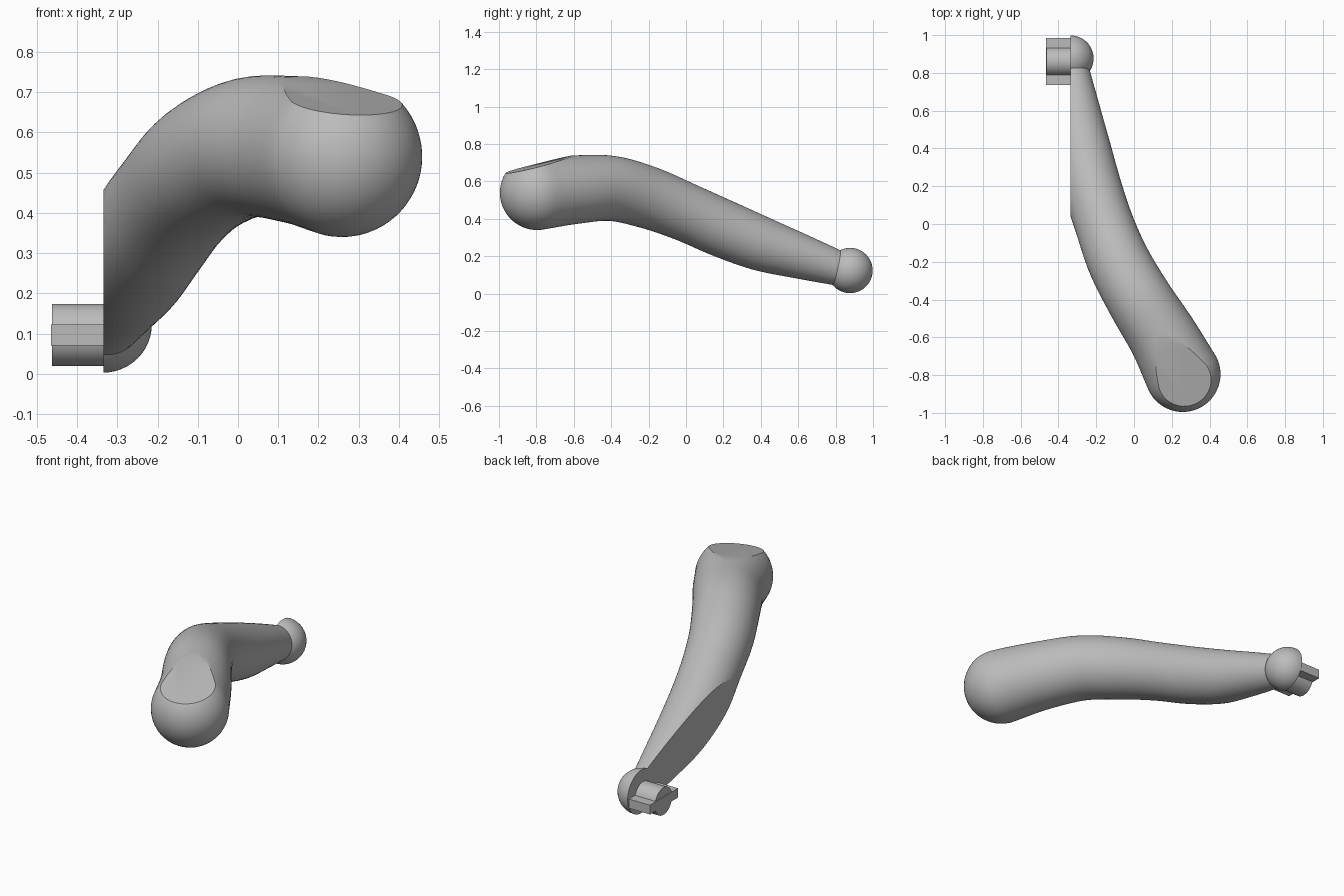
import bpy, bmesh, math
from mathutils import Vector

if "Cube" in bpy.data.objects:
    bpy.data.objects.remove(bpy.data.objects["Cube"])

grey = bpy.data.materials.new("light grey")
grey.diffuse_color = (0.5, 0.5, 0.5, 1)
grey.use_nodes = True
grey.node_tree.nodes["Principled BSDF"].inputs["Base Color"].default_value = grey.diffuse_color
CUT_X = -0.335
SIDES = 64


def make_object(name, bm):
    bmesh.ops.recalc_face_normals(bm, faces=bm.faces[:])
    me = bpy.data.meshes.new(name)
    bm.to_mesh(me)
    bm.free()
    ob = bpy.data.objects.new(name, me)
    bpy.context.collection.objects.link(ob)
    me.materials.append(grey)
    return ob


def activate(ob):
    bpy.ops.object.select_all(action='DESELECT')
    ob.select_set(True)
    bpy.context.view_layer.objects.active = ob


def union(ob, other):
    m = ob.modifiers.new("union", 'BOOLEAN')
    m.operation = 'UNION'
    m.solver = 'EXACT'
    m.object = other
    activate(ob)
    bpy.ops.object.modifier_apply(modifier=m.name)
    bpy.data.objects.remove(other)


def slice_off(bm, co, no):
    # remove everything on the normal side and close the hole
    r = bmesh.ops.bisect_plane(bm, geom=bm.verts[:] + bm.edges[:] + bm.faces[:],
                               dist=1e-5, plane_co=co, plane_no=no, clear_outer=True)
    edges = [e for e in r['geom_cut'] if isinstance(e, bmesh.types.BMEdge)]
    bmesh.ops.holes_fill(bm, edges=edges, sides=0)


def spline(pts, steps):
    # Catmull-Rom through (x, y, z, radius) points
    p = [Vector(q) for q in pts]
    p = [2 * p[0] - p[1]] + p + [2 * p[-1] - p[-2]]
    out = []
    for i in range(1, len(p) - 2):
        a, b, c, d = p[i - 1:i + 3]
        for k in range(steps):
            t = k / steps
            out.append(0.5 * (2 * b + (c - a) * t + (2 * a - 5 * b + 4 * c - d) * t * t
                              + (3 * b - a - 3 * c + d) * t ** 3))
    return out + [p[-2]]


# Arm: bent tapered tube with a rounded free end
path = spline([(-0.333, 0.86, 0.122, 0.085), (-0.328, 0.8, 0.14, 0.095),
               (-0.30, 0.6, 0.203, 0.122), (-0.268, 0.4, 0.267, 0.145),
               (-0.222, 0.2, 0.347, 0.154), (-0.158, 0.0, 0.435, 0.156),
               (-0.08, -0.2, 0.513, 0.166), (0.03, -0.4, 0.563, 0.174),
               (0.155, -0.6, 0.556, 0.184), (0.258, -0.795, 0.54, 0.2)], 6)
rings = []
for i, q in enumerate(path):
    t = (path[min(i + 1, len(path) - 1)] - path[max(i - 1, 0)]).xyz.normalized()
    rings.append((q.xyz, t, q.w))
centre, tan, R = rings[-1]
for k in range(1, 16):
    a = k / 16 * math.pi / 2
    rings.append((centre + tan * R * math.sin(a), tan, R * math.cos(a)))

bm = bmesh.new()
loops = []
for c, t, r in rings:
    side = t.cross(Vector((0, 0, 1))).normalized()
    up = side.cross(t)
    loops.append([bm.verts.new(c + r * (side * math.cos(j * math.tau / SIDES)
                                        + up * math.sin(j * math.tau / SIDES)))
                  for j in range(SIDES)])
for a, b in zip(loops, loops[1:]):
    for j in range(SIDES):
        n = (j + 1) % SIDES
        bm.faces.new((a[j], a[n], b[n], b[j]))
bm.faces.new(loops[0])
tip = bm.verts.new(centre + tan * R)
for j in range(SIDES):
    bm.faces.new((loops[-1][j], loops[-1][(j + 1) % SIDES], tip))
arm = make_object("arm", bm)

# Shoulder ball, merged into the arm
bm = bmesh.new()
bmesh.ops.create_uvsphere(bm, u_segments=48, v_segments=24, radius=0.121)
bmesh.ops.translate(bm, verts=bm.verts[:], vec=(CUT_X, 0.877, 0.124))
union(arm, make_object("shoulder_ball", bm))

# Flat inner side, and sloping flat on top of the free end
bm = bmesh.new()
bm.from_mesh(arm.data)
slice_off(bm, (CUT_X, 0, 0), (-1, 0, 0))
slice_off(bm, (0.27, -0.95, 0.648), (0.07, -0.24, 1))
bmesh.ops.recalc_face_normals(bm, faces=bm.faces[:])
bm.to_mesh(arm.data)
bm.free()


# Peg: round pin with a flat key bar through it
def peg_part(name, outline, x_end):
    bm = bmesh.new()
    f = bm.faces.new([bm.verts.new((CUT_X + 0.01, 0.86 + y, 0.097 + z)) for y, z in outline])
    r = bmesh.ops.extrude_face_region(bm, geom=[f], use_keep_orig=True)
    for v in r['geom']:
        if isinstance(v, bmesh.types.BMVert):
            v.co.x = x_end
    return make_object(name, bm)


pin = peg_part("peg", [(0.076 * math.cos(i * math.tau / 32), 0.077 * math.sin(i * math.tau / 32))
                       for i in range(32)], -0.462)
bar = peg_part("peg_bar", [(-0.125, -0.026), (0.125, -0.026), (0.125, 0.026), (-0.125, 0.026)],
               -0.465)

for ob in (arm, pin, bar):
    activate(ob)
    bpy.ops.object.shade_smooth_by_angle(angle=math.radians(30))
